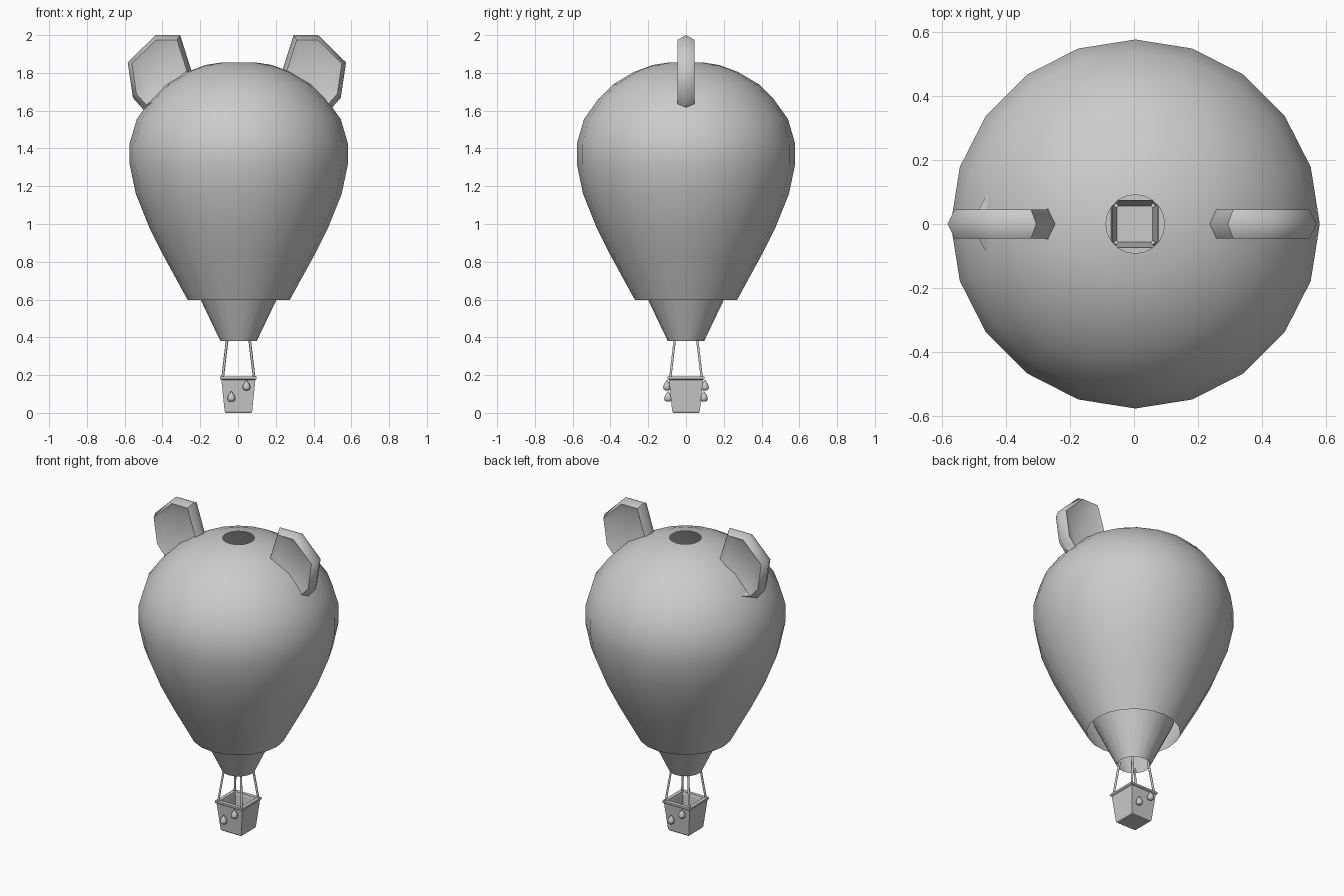
import bpy, bmesh, math
from mathutils import Vector

cube = bpy.data.objects.get("Cube")
if cube:
    bpy.data.objects.remove(cube)

grey = bpy.data.materials.new("plain_grey")
grey.use_nodes = True
grey.diffuse_color = (0.6, 0.6, 0.6, 1)
grey.node_tree.nodes["Principled BSDF"].inputs["Base Color"].default_value = grey.diffuse_color


def finish(name, bm, smooth=None):
    bmesh.ops.recalc_face_normals(bm, faces=bm.faces)
    mesh = bpy.data.meshes.new(name)
    bm.to_mesh(mesh)
    bm.free()
    mesh.materials.append(grey)
    obj = bpy.data.objects.new(name, mesh)
    bpy.context.collection.objects.link(obj)
    if smooth:
        bpy.ops.object.select_all(action='DESELECT')
        obj.select_set(True)
        bpy.context.view_layer.objects.active = obj
        bpy.ops.object.shade_smooth_by_angle(angle=math.radians(smooth))
    return obj


def bridge(bm, a, b):
    for i in range(len(a)):
        j = (i + 1) % len(a)
        bm.faces.new((a[i], a[j], b[j], b[i]))


def ring(bm, centre, radius, sides, turn=0.0):
    return [bm.verts.new((centre[0] + radius * math.cos(turn + math.tau * i / sides),
                          centre[1] + radius * math.sin(turn + math.tau * i / sides),
                          centre[2])) for i in range(sides)]


def lathe(name, profile, sides, centre=(0, 0), capped=False, turn=0.0, smooth=40):
    bm = bmesh.new()
    rings = [ring(bm, (*centre, z), r, sides, turn) for r, z in profile]
    for a, b in zip(rings, rings[1:]):
        bridge(bm, a, b)
    if capped:
        bm.faces.new(rings[0])
        bm.faces.new(rings[-1])
    return finish(name, bm, smooth)


# Balloon envelope, open at the crown and at the mouth
envelope = [(0.27, 0.597), (0.4, 0.835), (0.475, 0.985), (0.545, 1.16), (0.578, 1.317),
            (0.578, 1.425), (0.54, 1.555), (0.465, 1.66), (0.385, 1.74), (0.275, 1.805),
            (0.175, 1.842), (0.092, 1.855)]
lathe("envelope", envelope, 20, (0.004, 0))

# Tapered skirt reaching up inside the mouth
lathe("skirt", [(0.096, 0.38), (0.235, 0.67)], 20, (0.003, 0))

# Ears: thin dished plates with a ridged edge and a flared root
outline = [(0.24, 1.81), (0.30, 2.0), (0.43, 2.0), (0.578, 1.855), (0.55, 1.668), (0.49, 1.60)]
centre = Vector((0.42, 1.82))


def ear(name, side):
    bm = bmesh.new()

    def loop(scale, y):
        pts = [centre + (Vector(p) - centre) * scale for p in outline]
        return [bm.verts.new((side * p.x - 0.006, y, p.y)) for p in pts]

    edge = loop(1.0, 0)
    for s in (-1, 1):
        rim = loop(0.86, 0.046 * s)
        dish = loop(0.66, 0.034 * s)
        bridge(bm, edge, rim)
        bridge(bm, rim, dish)
        bm.faces.new(dish)
        # Root fillet spreading over the envelope
        foot = bm.verts.new((side * 0.44, 0.13 * s, 1.65))
        toe = bm.verts.new((side * 0.27, 0.05 * s, 1.795))
        bm.faces.new((edge[0], rim[0], toe))
        bm.faces.new((toe, rim[0], rim[5], foot))
        bm.faces.new((foot, rim[5], edge[5]))
    return finish(name, bm, 60)


ear("left_ear", 1)
ear("right_ear", -1)

# Hollow square basket
CX = 0.002
diag = math.sqrt(2)
lathe("basket", [(r * diag, z) for r, z in
                 [(0.068, 0), (0.073, 0.008), (0.09, 0.175), (0.097, 0.18), (0.097, 0.192),
                  (0.074, 0.192), (0.07, 0.175), (0.056, 0.02)]],
      4, (CX, 0), True, math.pi / 4, None)

# Ropes from the basket corners to the skirt
for sx, side in ((1, "left"), (-1, "right")):
    for sy, end in ((-1, "front"), (1, "back")):
        bm = bmesh.new()
        low = ring(bm, (CX + sx * 0.084, sy * 0.084, 0.18), 0.007, 6)
        high = ring(bm, (CX + sx * 0.058, sy * 0.058, 0.4), 0.007, 6)
        bridge(bm, low, high)
        bm.faces.new(low)
        bm.faces.new(high)
        finish(f"{end}_{side}_rope", bm, 70)

# Teardrop sandbags on the front and back of the basket
bag = [(0.008, -0.025), (0.018, -0.018), (0.021, -0.006), (0.016, 0.01), (0.007, 0.022), (0.003, 0.03)]
for s, end in ((-1, "front"), (1, "back")):
    for label, x, z in (("upper", 0.043, 0.143), ("lower", -0.037, 0.084)):
        y = 0.076 + z * 0.1 + 0.01
        lathe(f"{end}_{label}_sandbag", [(r, z + h) for r, h in bag], 8,
              (CX - s * x, s * y), True, smooth=60)
